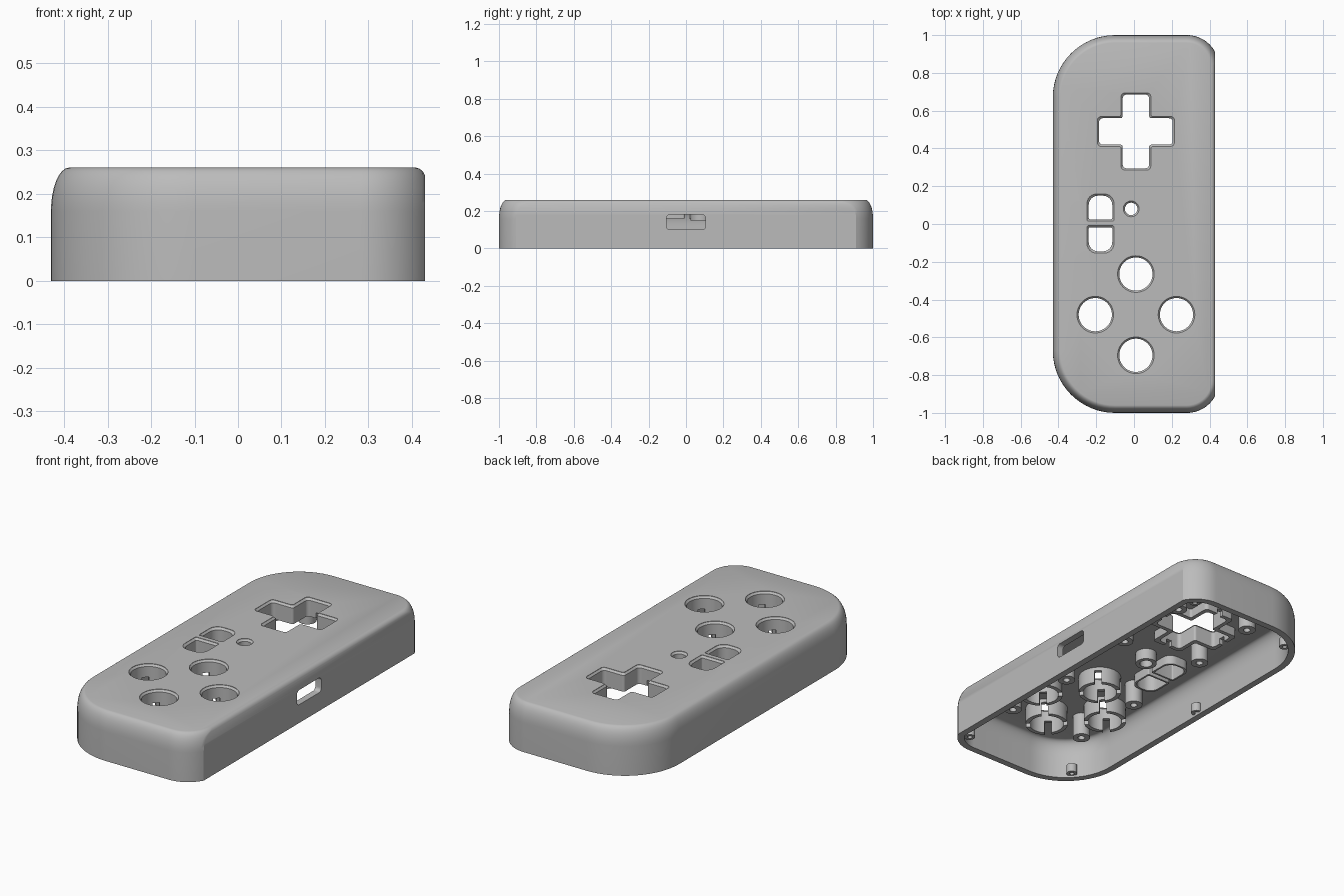
import bpy, bmesh, math
from mathutils import Vector, Matrix

if "Cube" in bpy.data.objects:
    bpy.data.objects.remove(bpy.data.objects["Cube"])

grey = bpy.data.materials.new("shell_grey")
grey.use_nodes = True
colour = (0.5, 0.5, 0.5, 1)
grey.diffuse_color = colour
grey.node_tree.nodes["Principled BSDF"].inputs["Base Color"].default_value = colour

CEILING, TOP = 0.21, 0.26


def loft(bm, layers, closed=False, matrix=Matrix()):
    """Bridge (outline, height) layers, capped or joined into a ring."""
    rings = [[bm.verts.new(matrix @ Vector((x, y, z))) for x, y in pts] for pts, z in layers]
    pairs = list(zip(rings, rings[1:]))
    if closed:
        pairs.append((rings[-1], rings[0]))
    else:
        bm.faces.new(rings[0])
        bm.faces.new(rings[-1])
    for a, b in pairs:
        n = len(a)
        for i in range(n):
            j = (i + 1) % n
            bm.faces.new((a[i], a[j], b[j], b[i]))


def make(name, bm):
    bmesh.ops.recalc_face_normals(bm, faces=bm.faces[:])
    mesh = bpy.data.meshes.new(name)
    bm.to_mesh(mesh)
    bm.free()
    mesh.materials.append(grey)
    ob = bpy.data.objects.new(name, mesh)
    bpy.context.collection.objects.link(ob)
    return ob


def subtract(ob, bm):
    cutter = make("cutter", bm)
    cutter.hide_render = True
    mod = ob.modifiers.new("cut", 'BOOLEAN')
    mod.operation, mod.solver, mod.object = 'DIFFERENCE', 'EXACT', cutter
    deps = bpy.context.evaluated_depsgraph_get()
    mesh = bpy.data.meshes.new_from_object(ob.evaluated_get(deps))
    ob.modifiers.clear()
    ob.data = mesh
    bpy.data.objects.remove(cutter)


# Outline helpers
def circle(x, y, r, n=48):
    return [(x + r * math.cos(math.tau * i / n), y + r * math.sin(math.tau * i / n)) for i in range(n)]


def rounded(corners, radii, steps=6):
    pts = []
    for i, c in enumerate(corners):
        c, r = Vector(c), radii[i]
        d1 = (Vector(corners[i - 1]) - c).normalized()
        d2 = (Vector(corners[(i + 1) % len(corners)]) - c).normalized()
        for k in range(steps + 1):
            t = math.pi / 2 * k / steps
            pts.append(tuple(c + r * (d1 + d2 - d2 * math.cos(t) - d1 * math.sin(t))))
    return pts


def rect(x0, x1, y0, y1, radii, o=0.0):
    corners = [(x0 - o, y0 - o), (x1 + o, y0 - o), (x1 + o, y1 + o), (x0 - o, y1 + o)]
    return rounded(corners, radii)


def cross(o):
    a, arm = 0.07 + o, 0.195 + o
    corners, radii = [], []
    for q in range(4):
        rot = Matrix.Rotation(q * math.pi / 2, 2)
        corners += [rot @ Vector(p) + Vector((0.01, 0.49)) for p in ((arm, -a), (arm, a), (a, a))]
        radii += [0.02, 0.02, 0.012]
    return rounded(corners, radii)


def body(e, right):
    """Body outline inset by e: large left corners, clipped right corners."""
    r, cx, cy = 0.17 - e, 0.28, 0.83
    start = math.acos(min(1.0, (right - cx) / r))
    upper = []
    for i in range(13):
        t = start + (math.pi / 2 - start) * i / 12
        upper.append((cx + r * math.cos(t), cy + r * math.sin(t)))
    big = 0.33 - e
    for i in range(17):
        t = math.pi / 2 * (1 + i / 16)
        upper.append((-0.10 + big * math.cos(t), 0.67 + big * math.sin(t)))
    return upper + [(x, -y) for x, y in reversed(upper)]


# Hollow shell with an elliptical top edge
def shell_layers(wall, z0, z1):
    layers = [(body(wall, 0.43 - wall), 0.0)]
    for i in range(9):
        t = math.radians(88) * i / 8
        e = 0.042 * (1 - math.cos(t))
        right = 0.43 - wall - 0.012 * max(0, i - 5) / 3
        layers.append((body(wall + e, right), z0 + (z1 - z0) * math.sin(t) / math.sin(math.radians(88))))
    return layers


bm = bmesh.new()
loft(bm, shell_layers(0.036, 0.12, CEILING)[::-1] + shell_layers(0, 0.16, TOP))
shell = make("shell", bm)

# Openings: outline by offset, collar bottom height, notch angle and centre
openings = {"cross_pad": (cross, 0.16, 0, (0.01, 0.49)),
            "pilot_hole": (lambda o: circle(-0.015, 0.08, 0.033 + o, 24), 0.15, None, None),
            "upper_key": (lambda o: rect(-0.24, -0.115, 0.025, 0.15, (0.008, 0.008, 0.05, 0.05), o), 0.16, None, None),
            "lower_key": (lambda o: rect(-0.24, -0.115, -0.145, -0.018, (0.05, 0.05, 0.008, 0.008), o), 0.16, None, None)}
for label, x, y in (("north", 0.01, -0.265), ("west", -0.205, -0.48),
                    ("east", 0.225, -0.48), ("south", 0.01, -0.695)):
    openings[label + "_button"] = (lambda o, x=x, y=y: circle(x, y, 0.088 + o), 0.12, 45, (x, y))

# Cut the openings with a chamfered rim, plus the side port
bm = bmesh.new()
for outline, _, _, _ in openings.values():
    loft(bm, [(outline(0), 0.1), (outline(0), TOP - 0.012), (outline(0.009), TOP - 0.002), (outline(0.009), TOP + 0.02)])
port = rect(-0.105, 0.105, 0.10, 0.18, [0.02] * 4)
to_side = Matrix(((0, 0, 1, 0), (1, 0, 0, 0), (0, 1, 0, 0), (0, 0, 0, 1)))
loft(bm, [(port, 0.36), (port, 0.5)], matrix=to_side)
subtract(shell, bm)

# Guide collars below the openings, some notched
for name, (outline, low, angle, centre) in openings.items():
    bm = bmesh.new()
    wall = 0.01 if "key" in name else 0.022
    high = CEILING + 0.005
    loft(bm, [(outline(wall), low), (outline(wall), high), (outline(0), high), (outline(0), low)], closed=True)
    collar = make(name + "_collar", bm)
    if angle is not None:
        bm = bmesh.new()
        for turn in (0, 90):
            place = Matrix.Translation((*centre, 0)) @ Matrix.Rotation(math.radians(angle + turn), 4, 'Z')
            bar = rect(-0.3, 0.3, -0.018, 0.018, [0.001] * 4)
            half = bmesh.new()
            loft(half, [(bar, low - 0.05), (bar, 0.19)], matrix=place)
            bmesh.ops.recalc_face_normals(half, faces=half.faces[:])
            mesh = bpy.data.meshes.new("bar")
            half.to_mesh(mesh)
            half.free()
            bm.from_mesh(mesh)
            bpy.data.meshes.remove(mesh)
            subtract(collar, bm)
            bm = bmesh.new()
        bm.free()

# Screw posts hanging from the ceiling
posts = [(-0.12, 0.77), (-0.15, 0.35), (-0.17, -0.205), (-0.18, -0.64),
         (0.29, 0.705), (0.29, 0.27), (0.265, -0.23), (0.28, -0.645)]
for i, (x, y) in enumerate(posts):
    bm = bmesh.new()
    loft(bm, [(circle(x, y, r, 24), z) for r, z in
              ((0.045, CEILING + 0.005), (0.045, 0.085), (0.018, 0.085), (0.018, 0.15))])
    make(f"screw_post_{i + 1}", bm)

# Small locating studs along the inner rim
for i, (x, y) in enumerate([(-0.39, 0.04), (-0.3, 0.86), (-0.3, -0.86), (0.35, 0.91), (0.35, -0.91)]):
    bm = bmesh.new()
    loft(bm, [(circle(x, y, r, 16), z) for r, z in
              ((0.028, 0.06), (0.028, 0.012), (0.012, 0.012), (0.012, 0.04))])
    make(f"rim_stud_{i + 1}", bm)

# Smooth curved surfaces, keep edges crisp
bpy.ops.object.select_all(action='DESELECT')
for ob in bpy.context.collection.objects:
    if ob.type == 'MESH':
        ob.select_set(True)
        bpy.context.view_layer.objects.active = ob
bpy.ops.object.shade_smooth_by_angle(angle=math.radians(30))
